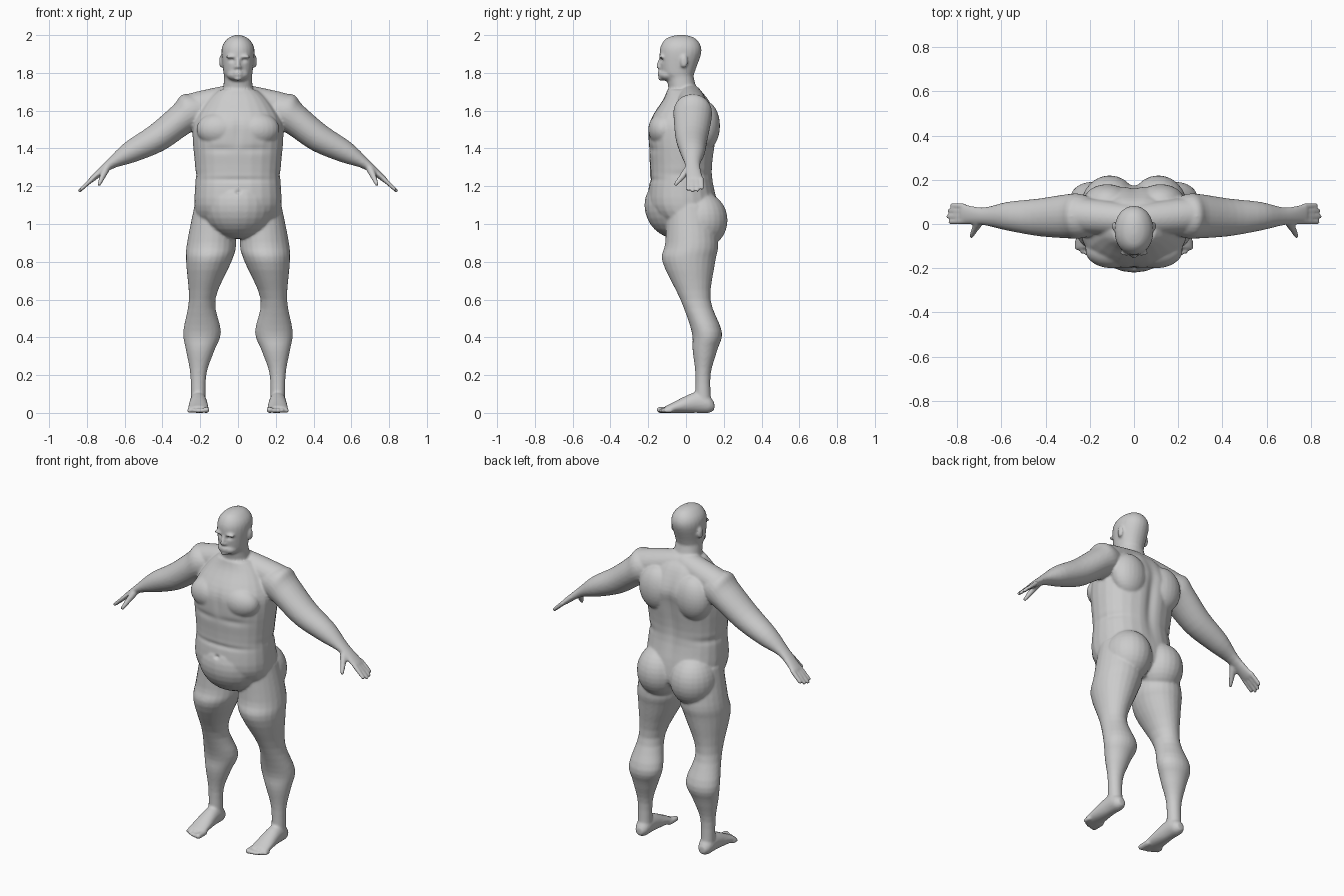
import bpy, bmesh, math
from mathutils import Vector, Matrix

cube = bpy.data.objects.get("Cube")
if cube:
    bpy.data.objects.remove(cube)

across, depthwise, upward = Vector((1, 0, 0)), Vector((0, 1, 0)), Vector((0, 0, 1))
bm = bmesh.new()


def spline(rows, steps=4):
    """Smooth run through rows of equal length."""
    rows = [Vector(row) for row in rows]
    result = []
    for i, start in enumerate(rows[:-1]):
        before = rows[max(i - 1, 0)]
        end = rows[i + 1]
        after = rows[min(i + 2, len(rows) - 1)]
        for step in range(steps):
            t = step / steps
            leave, arrive = (end - before) / 2, (after - start) / 2
            ease = t * t * (3 - 2 * t)
            result.append(start.lerp(end, ease)
                          + leave * (t * (1 - t) ** 2) - arrive * (t * t * (1 - t)))
    return result + [rows[-1]]


def loft(rows, u, v, side=1, power=2, sides=24):
    """Closed tube; each row is a centre x, y, z and the radii along u and v."""
    rings = []
    for x, y, z, radius_u, radius_v in spline(rows):
        ring = []
        for k in range(sides):
            angle = math.tau * k / sides
            c, s = math.cos(angle), math.sin(angle)
            point = Vector((x, y, z))
            point += u * radius_u * math.copysign(abs(c) ** (2 / power), c)
            point += v * radius_v * math.copysign(abs(s) ** (2 / power), s)
            ring.append(bm.verts.new((point.x * side, point.y, point.z)))
        rings.append(ring)
    for lower, upper in zip(rings, rings[1:]):
        for k in range(sides):
            n = (k + 1) % sides
            bm.faces.new((lower[k], lower[n], upper[n], upper[k]))
    bm.faces.new(rings[0][::-1])
    bm.faces.new(rings[-1])


def upright(rows, power):
    """Central part; each row is height, half width, front y and back y."""
    loft([(0, (front + back) / 2, height, width, (back - front) / 2)
          for height, width, front, back in rows], across, depthwise, power=power)


def blob(centre, radii, side=1):
    x, y, z = centre
    place = Matrix.Translation((x * side, y, z)) @ Matrix.Diagonal((*radii, 1))
    bmesh.ops.create_uvsphere(bm, u_segments=24, v_segments=16, radius=1, matrix=place)


def capsule(start, end, start_radius, end_radius, side=1):
    """Tapering rod with round ends, for fingers, toes and the shoulder slope."""
    start, end = Vector(start), Vector(end)
    axis = (end - start).normalized()
    rows = []
    for bulge in (-.98, -.7, 0, 0, .7, .98):
        centre, radius = (start, start_radius) if len(rows) < 3 else (end, end_radius)
        ring_radius = radius * math.sqrt(1 - bulge * bulge)
        rows.append((*(centre + axis * radius * bulge), ring_radius, ring_radius))
    u = axis.orthogonal().normalized()
    loft(rows, u, axis.cross(u), side)


# Torso and belly
upright([(.93, .09, -.06, .1), (1, .2, -.13, .17), (1.1, .23, -.2, .17),
         (1.27, .225, -.19, .14), (1.45, .24, -.2, .16), (1.55, .23, -.19, .17),
         (1.66, .16, -.12, .12), (1.71, .1, -.1, .07)], power=2.3)
blob((0, -.04, 1.1), (.2, .18, .18))

# Neck and head
upright([(1.6, .09, -.08, .09), (1.76, .075, -.1, .045), (1.8, .077, -.13, .045),
         (1.9, .088, -.14, .08), (1.95, .08, -.13, .075), (1.985, .05, -.1, .045),
         (2, .015, -.05, 0)], power=2.1)
blob((0, -.09, 1.79), (.06, .055, .035))

# Nose, lips and chin
capsule((0, -.138, 1.87), (0, -.147, 1.835), .008, .011)
for height in (1.79, 1.803):
    blob((0, -.137, height), (.025, .014, .007))
blob((0, -.133, 1.77), (.02, .015, .012))

for side in (1, -1):
    # Nostril, brow and ear
    blob((.01, -.14, 1.83), (.01, .01, .01), side)
    blob((.035, -.13, 1.885), (.03, .014, .01), side)
    blob((.09, -.01, 1.86), (.01, .02, .035), side)

    # Chest, shoulder slope, shoulder blade and buttock
    blob((.1, -.12, 1.5), (.12, .08, .09), side)
    capsule((.02, .02, 1.67), (.25, .04, 1.61), .07, .08, side)
    blob((.12, .1, 1.52), (.11, .08, .13), side)
    blob((.11, .08, 1.02), (.13, .14, .15), side)

    # Leg
    loft([(.13, .02, 1.1, .1, .12), (.14, .03, .9, .13, .14), (.155, .015, .8, .12, .14),
          (.19, .05, .6, .07, .08), (.19, .11, .43, .1, .08), (.2, .1, .33, .075, .065),
          (.21, .09, .2, .042, .04), (.21, .09, .03, .04, .045)], across, depthwise, side)

    # Foot and toes
    loft([(.21, .15, .035, .02, .02), (.21, .12, .045, .04, .045), (.21, .05, .055, .045, .055),
          (.21, -.08, .025, .055, .025), (.21, -.11, .02, .05, .015)], across, upward, side)
    for toe in range(5):
        radius = .012 if toe else .016
        x = .168 + toe * .022
        capsule((x, -.08, radius), (x, -.14 + toe * toe * .002, radius), radius, radius, side)

    # Arm and palm
    loft([(.15, .03, 1.62, .07, .06), (.24, .035, 1.6, .1, .1), (.3, .035, 1.555, .1, .085),
          (.43, .03, 1.455, .085, .075), (.57, .035, 1.38, .065, .058),
          (.68, .035, 1.315, .04, .027), (.77, .045, 1.24, .045, .016),
          (.78, .045, 1.23, .04, .01)], depthwise, Vector((.5, 0, .87)), side)

    # Fingers and thumb
    for finger, length in enumerate((.08, .09, .085, .07)):
        base = Vector((.77, .012 + finger * .023, 1.24))
        aim = Vector((.75, (finger - 1) * .03, -.7))
        capsule(base, base + aim * length, .0125, .01, side)
    knuckle = (.72, -.025, 1.245)
    capsule((.7, .01, 1.29), knuckle, .02, .015, side)
    capsule(knuckle, (.735, -.055, 1.21), .015, .01, side)

bmesh.ops.recalc_face_normals(bm, faces=bm.faces)
mesh = bpy.data.meshes.new("body")
bm.to_mesh(mesh)
bm.free()
body = bpy.data.objects.new("body", mesh)
bpy.context.collection.objects.link(body)
bpy.context.view_layer.objects.active = body
body.select_set(True)

# Fuse the parts into one skin
fuse = body.modifiers.new("fuse", "REMESH")
fuse.mode = "VOXEL"
fuse.voxel_size = .007
soften = body.modifiers.new("soften", "SMOOTH")
soften.factor = .5
soften.iterations = 5
for modifier in ("fuse", "soften"):
    bpy.ops.object.modifier_apply(modifier=modifier)

# Pressed-in folds: centre, reach and depth
spine = ((0, .16, 1.4), (.03, .09, .22), .016)
breastbone = ((0, -.2, 1.5), (.02, .06, .08), .006)
belly_fold = ((0, -.2, 1.235), (.2, .09, .014), .006)
chest_fold = ((.1, -.2, 1.395), (.1, .06, .02), .006)
waist_fold = ((.2, .05, 1.26), (.08, .12, .02), .006)
navel = ((0, -.22, 1.17), (.014, .03, .01), .016)
eye_socket = ((.033, -.14, 1.866), (.016, .03, .01), .01)
folds = (spine, breastbone, belly_fold, chest_fold, waist_fold, navel, eye_socket)


def press(vertex):
    """How far the folds push a vertex inward, the same on both halves."""
    x, y, z = vertex.co
    total = 0
    for (cx, cy, cz), (rx, ry, rz), depth in folds:
        distance = ((abs(x) - cx) / rx) ** 2 + ((y - cy) / ry) ** 2 + ((z - cz) / rz) ** 2
        total += depth * math.exp(-distance)
    return total


moves = [vertex.normal * press(vertex) for vertex in body.data.vertices]
for vertex, move in zip(body.data.vertices, moves):
    vertex.co -= move

# Plain skin colour
skin = bpy.data.materials.new("plain grey")
skin.use_nodes = True
grey = (.6, .6, .6, 1)
skin.diffuse_color = grey
skin.node_tree.nodes["Principled BSDF"].inputs["Base Color"].default_value = grey
body.data.materials.clear()
body.data.materials.append(skin)
for face in body.data.polygons:
    face.material_index = 0
bpy.ops.object.shade_smooth()
